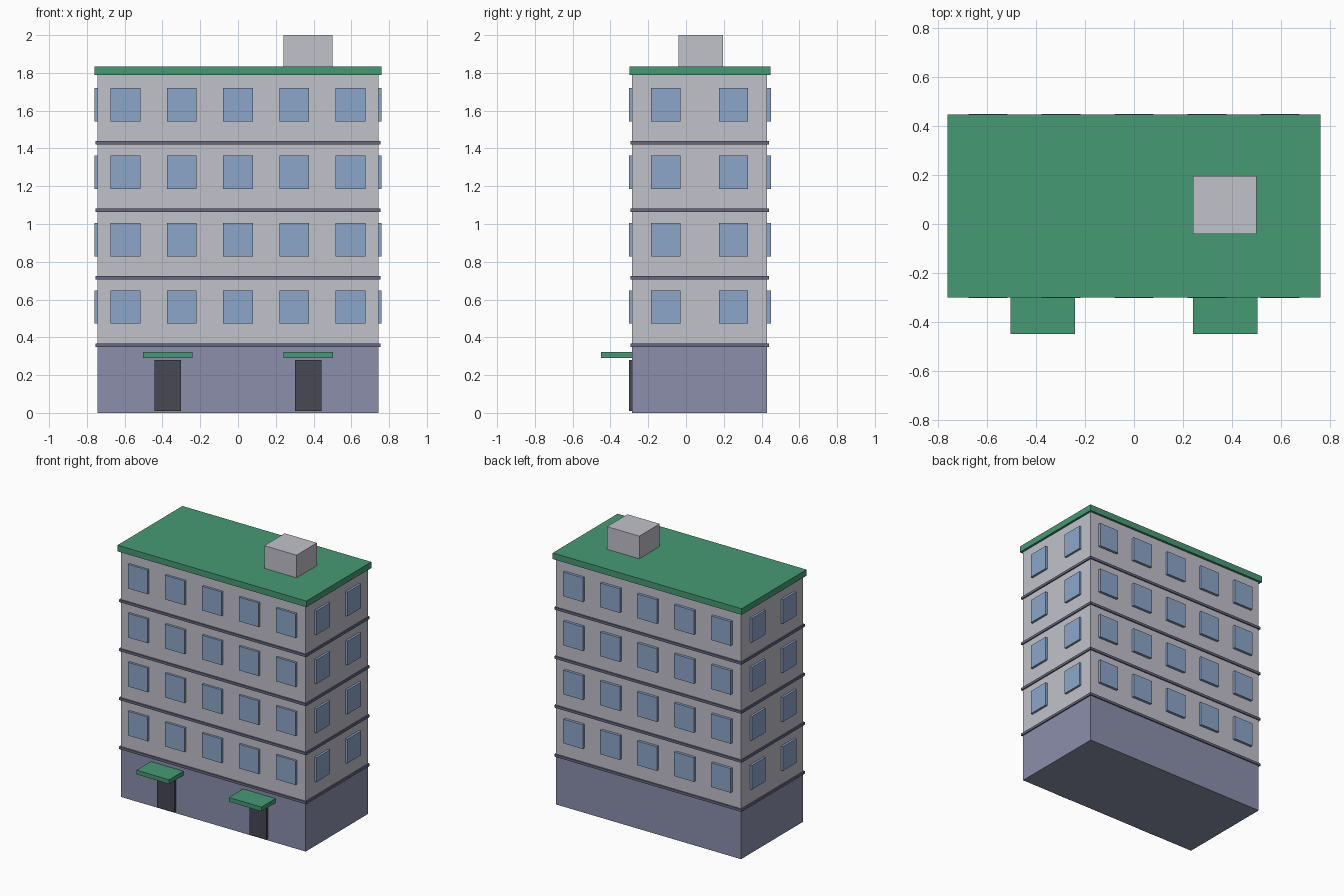
import bpy

if "Cube" in bpy.data.objects:
    bpy.data.objects.remove(bpy.data.objects["Cube"], do_unlink=True)


def material(name, r, g, b):
    # sRGB bytes to a linear flat colour
    colour = [((c / 255 + 0.055) / 1.055) ** 2.4 for c in (r, g, b)] + [1]
    mat = bpy.data.materials.new(name)
    mat.use_nodes = True
    mat.diffuse_color = colour
    mat.node_tree.nodes["Principled BSDF"].inputs["Base Color"].default_value = colour
    return mat


WALL = material("pale grey wall", 193, 193, 202)
PLINTH = material("slate blue ground floor", 139, 143, 171)
GLASS = material("blue glass", 140, 166, 202)
GREEN = material("green roof", 70, 154, 117)
TRIM = material("dark violet trim", 105, 105, 130)
DOOR = material("charcoal door", 71, 72, 84)


def box(name, x, y, z, mat):
    """Box spanning the (low, high) pairs x, y and z."""
    spans = (x, y, z)
    bpy.ops.mesh.primitive_cube_add(size=1, location=[(a + b) / 2 for a, b in spans])
    obj = bpy.context.object
    obj.name = name
    obj.scale = [b - a for a, b in spans]
    bpy.ops.object.transform_apply(location=False, rotation=False, scale=True)
    obj.data.materials.append(mat)
    return obj


def around(centre, half):
    return (centre - half, centre + half)


HALF_W, FRONT, BACK = 0.745, -0.285, 0.43
MID_Y = (FRONT + BACK) / 2
FLOOR, EAVES, ROOF_TOP = 0.357, 1.79, 1.835
OUT = 0.016

# Main volumes
box("ground_floor", around(0, HALF_W), (FRONT, BACK), (0, FLOOR), PLINTH)
box("upper_floors", around(0, HALF_W), (FRONT, BACK), (FLOOR, EAVES), WALL)
box("roof_slab", around(0, 0.761), (-0.30, 0.447), (EAVES, ROOF_TOP), GREEN)
box("roof_hut", (0.24, 0.50), (-0.04, 0.195), (ROOF_TOP, 2), WALL)

# Storey bands and windows
for storey in range(4):
    base = FLOOR * (storey + 1)
    box("storey_band", around(0, 0.754), (FRONT - 0.009, BACK + 0.009),
        around(base + 0.002, 0.009), TRIM)
    height = (base + 0.115, base + 0.291)
    for column in range(-2, 3):
        x = around(column * 0.298, 0.079)
        box("front_window", x, (FRONT - OUT, FRONT + 0.01), height, GLASS)
        box("back_window", x, (BACK - 0.01, BACK + OUT + 0.003), height, GLASS)
    for side, label in ((-1, "right"), (1, "left")):
        for offset in (-0.179, 0.179):
            box(label + "_window", around(side * (HALF_W + 0.003), 0.013),
                around(MID_Y + offset, 0.078), height, GLASS)

# Entrances
for side, label in ((-1, "right"), (1, "left")):
    x = side * 0.372
    box(label + "_door", around(x, 0.07), (FRONT - OUT, FRONT + 0.01), (0.011, 0.281), DOOR)
    box(label + "_canopy", around(x, 0.131), (-0.449, FRONT + 0.01), (0.291, 0.322), GREEN)
